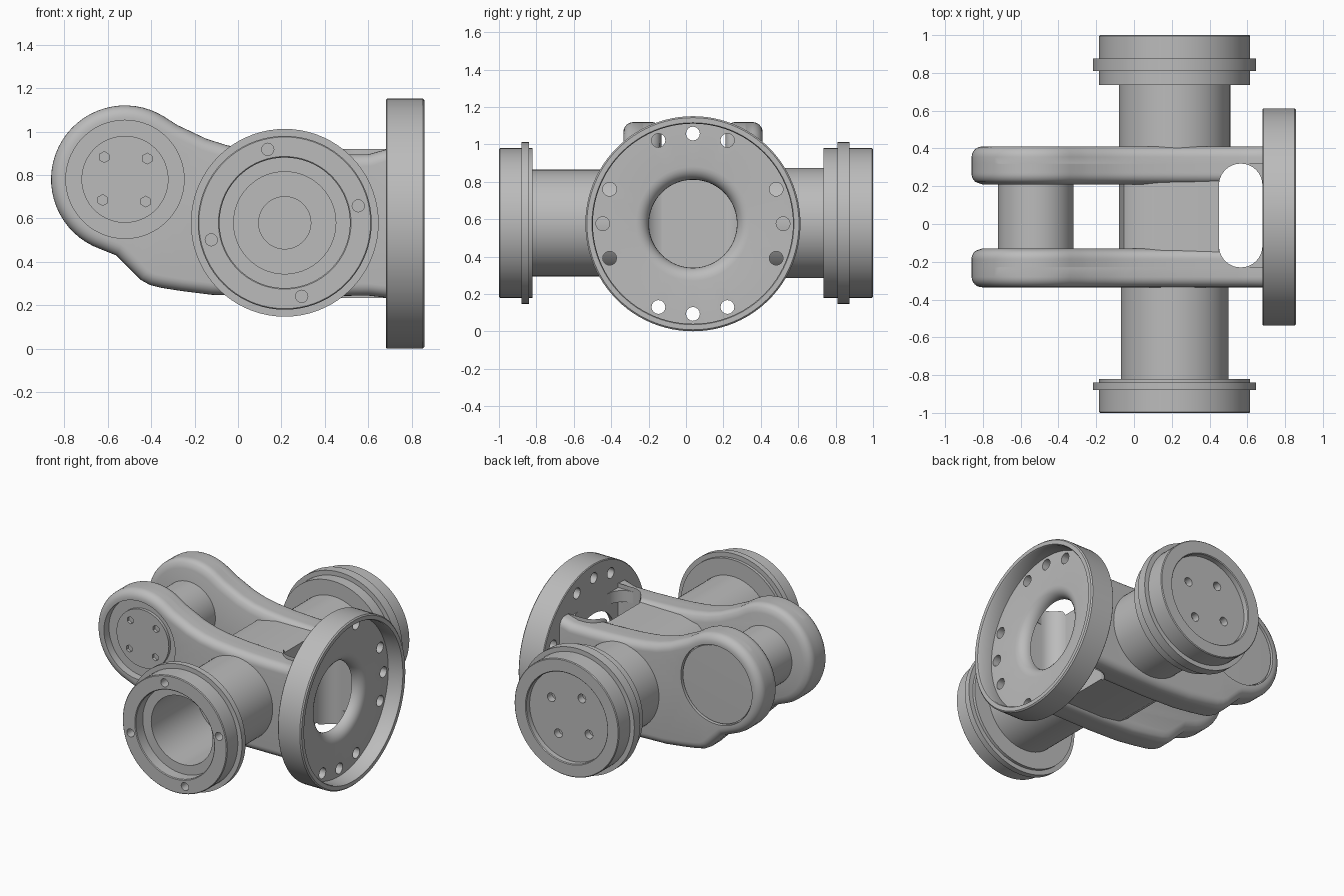
import bpy, bmesh
from math import sin, cos, pi, radians, sqrt
from mathutils import Vector, Matrix

cube = bpy.data.objects.get("Cube")
if cube:
    bpy.data.objects.remove(cube, do_unlink=True)

grey = bpy.data.materials.new("cast_grey")
grey.use_nodes = True
grey.diffuse_color = (0.5, 0.5, 0.5, 1)
grey.node_tree.nodes["Principled BSDF"].inputs["Base Color"].default_value = (0.5, 0.5, 0.5, 1)

HUB = (0.215, 0.58)       # x, z of the cross tubes
PIVOT = (-0.52, 0.78)     # x, z of the fork pin
PLATE = (0.037, 0.576)    # y, z of the large flange
END = 0.69                # x where the arms enter the flange
WINDOW_X, WINDOW_R = 0.565, 0.115


def finish(name, bm):
    bmesh.ops.recalc_face_normals(bm, faces=bm.faces)
    mesh = bpy.data.meshes.new(name)
    bm.to_mesh(mesh)
    bm.free()
    mesh.materials.append(grey)
    ob = bpy.data.objects.new(name, mesh)
    bpy.context.collection.objects.link(ob)
    return ob


def activate(ob):
    bpy.ops.object.select_all(action="DESELECT")
    ob.select_set(True)
    bpy.context.view_layer.objects.active = ob


def lathe(name, axis, centre, profile, steps=72):
    """Spin a closed (radius, position) profile about the x or y axis."""
    bm = bmesh.new()
    if axis == "X":
        spot, direction = Vector((0, *centre)), Vector((1, 0, 0))
    else:
        spot, direction = Vector((centre[0], 0, centre[1])), Vector((0, 1, 0))
    verts = [bm.verts.new(spot + direction * t + Vector((0, 0, r))) for r, t in profile]
    edges = [bm.edges.new((verts[i - 1], verts[i])) for i in range(len(verts))
             if profile[i - 1][0] > 0 or profile[i][0] > 0]
    bmesh.ops.spin(bm, geom=verts + edges, cent=spot, axis=direction,
                   angle=2 * pi, steps=steps, use_merge=False)
    bmesh.ops.remove_doubles(bm, verts=bm.verts, dist=0.0001)
    return finish(name, bm)


def prism(name, points, travel):
    bm = bmesh.new()
    low = [bm.verts.new(p) for p in points]
    high = [bm.verts.new(Vector(p) + Vector(travel)) for p in points]
    skin(bm, low, high)
    bm.faces.new(low)
    bm.faces.new(high)
    return finish(name, bm)


def skin(bm, low, high):
    for i in range(len(low)):
        bm.faces.new((low[i - 1], low[i], high[i], high[i - 1]))


def ring(centre, radius, degrees):
    return [(centre[0] + radius * cos(radians(d)), centre[1] + radius * sin(radians(d))) for d in degrees]


def fork_arm(name, path, outer_y, inward_y, thick, wall, pocket, r=0.055):
    """Loft the side outline through the arm's thickness: rounded rims, a window
    bay behind the flange, and a round pocket in the outer face."""
    path = [Vector(p) for p in path]
    last = len(path) - 1
    normals = []
    for i in range(len(path)):
        d = (path[min(i + 1, last)] - path[max(i - 1, 0)]).normalized()
        normals.append(Vector((0 if i in (0, last) else d.y, -d.x)))

    # Each layer: inset, depth from the outer face, furthest x
    layers = [(r * (1 - sin(a)), r * (1 - cos(a)), END) for a in (i * pi / 12 for i in range(7))]
    layers.append((0, wall, END))
    for i in range(13):
        depth = wall + (thick - wall) * (i / 12) ** 1.5
        rise = 1 - (depth - wall) / WINDOW_R
        over = max(0, depth - thick + r)
        layers.append((r - sqrt(max(0, r * r - over * over)), depth,
                       WINDOW_X - WINDOW_R * sqrt(1 - rise * rise)))
    bm = bmesh.new()
    rings = []
    for inset, depth, limit in layers:
        points = [p + n * inset for p, n in zip(path, normals)]
        rings.append([bm.verts.new((min(p.x, limit), outer_y + inward_y * depth, p.y)) for p in points])
    for low, high in zip(rings, rings[1:]):
        skin(bm, low, high)
    bm.faces.new(rings[-1])

    # Pocket floor and wall, then the outer face around it
    circle = ring(PIVOT, 0.272, range(0, 360, 6))
    mouth = [bm.verts.new((x, outer_y, z)) for x, z in circle]
    floor = [bm.verts.new((x, outer_y + inward_y * pocket, z)) for x, z in circle]
    skin(bm, mouth, floor)
    bm.faces.new(floor)
    rims = [bm.edges.get((loop[i - 1], loop[i])) for loop in (mouth, rings[0]) for i in range(len(loop))]
    bmesh.ops.triangle_fill(bm, use_beauty=True, edges=rims, normal=(0, 1, 0))
    return finish(name, bm)


def drill(ob, axis, spots, radius, t0, t1, sides=16):
    """Cut parallel round holes along the x or y axis."""
    bm = bmesh.new()
    turn = Matrix.Rotation(pi / 2, 4, "Y" if axis == "X" else "X")
    mid = (t0 + t1) / 2
    for a, b in spots:
        place = (mid, a, b) if axis == "X" else (a, mid, b)
        bmesh.ops.create_cone(bm, cap_ends=True, segments=sides, radius1=radius, radius2=radius,
                              depth=t1 - t0, matrix=Matrix.Translation(place) @ turn)
    cutter = finish("cutter", bm)
    activate(ob)
    mod = ob.modifiers.new("cut", "BOOLEAN")
    mod.operation, mod.solver, mod.object = "DIFFERENCE", "EXACT", cutter
    bpy.ops.object.modifier_apply(modifier=mod.name)
    bpy.data.objects.remove(cutter, do_unlink=True)


def soften(points):
    """One round of corner cutting on an open path."""
    out = [points[0]]
    for p, q in zip(points, points[1:]):
        out += [tuple(a * (1 - t) + b * t for a, b in zip(p, q)) for t in (0.25, 0.75)]
    return out + [points[-1]]


# Fork arms: round eye at the pin, sweeping back to the large flange
top = [(-0.28, 1.03), (-0.1, 0.945), (0.1, 0.91), (0.4, 0.895), (0.6, 0.895)]
bottom = [(0.6, 0.245), (-0.05, 0.24), (-0.33, 0.275), (-0.43, 0.3), (-0.5, 0.37), (-0.56, 0.43)]
outline = ([(END, 0.235)] + soften(bottom) + ring(PIVOT, 0.34, range(250, 55, -6))
           + soften(top) + [(END, 0.92)])
parts = [fork_arm("front_arm", outline, -0.335, 1, 0.205, 0.105, 0.055),
         fork_arm("back_arm", outline, 0.41, -1, 0.2, 0.09, 0.025)]

# Web joining the two arms
web = soften([(0.45, 0.26), (0.03, 0.26), (-0.08, 0.33), (-0.08, 0.78), (0.03, 0.88), (0.45, 0.88)])
parts.append(prism("web", [(x, -0.18, z) for x, z in web], (0, 0.44, 0)))

# Fillets between the window sides and the flange, above and below its hole
for side, y, way in (("front", -0.23, 1), ("back", 0.32, -1)):
    curve = [(WINDOW_X + WINDOW_R * sin(a), y + way * WINDOW_R * (1 - cos(a)))
             for a in (i * pi / 16 for i in range(9))]
    curve += [(END, curve[-1][1]), (END, y - way * 0.01), (WINDOW_X, y - way * 0.01)]
    for level, z, height in (("lower", 0.25, 0.09), ("upper", 0.81, 0.08)):
        parts.append(prism(f"{side}_{level}_fillet", [(px, py, z) for px, py in curve], (0, 0, height)))

# Fork pin with its bolted head and plain tail cap
pin = lathe("fork_pin", "Y", PIVOT, [(0, -0.3), (0.2, -0.3), (0.2, 0.37), (0.265, 0.37),
                                     (0.265, 0.398), (0, 0.402)])
drill(pin, "Y", ring(PIVOT, 0.14, [43, 133, 223, 313]), 0.025, -0.4, -0.26, 6)

# Front cross tube: hollow, with stepped bore and collared end
front_tube = lathe("front_tube", "Y", HUB, [
    (0, -0.25), (0.285, -0.25), (0.285, -0.82), (0.4, -0.82), (0.4, -0.84), (0.432, -0.84),
    (0.432, -0.88), (0.4, -0.88), (0.4, -0.995), (0.395, -1), (0.305, -1), (0.3, -0.995),
    (0.3, -0.92), (0.235, -0.92), (0.235, -0.42), (0.12, -0.42), (0.12, -0.36), (0, -0.36)])
drill(front_tube, "Y", ring(HUB, 0.347, [13, 103, 193, 283]), 0.028, -1.1, -0.9)

# Back cross tube: closed, with shallow recess and four bolt holes
back_tube = lathe("back_tube", "Y", HUB, [
    (0, 0.33), (0.295, 0.33), (0.295, 0.735), (0.4, 0.735), (0.4, 0.81), (0.432, 0.81),
    (0.432, 0.875), (0.4, 0.875), (0.4, 0.995), (0.395, 1), (0.315, 1), (0.31, 0.995),
    (0.31, 0.96), (0, 0.96)])
drill(back_tube, "Y", ring(HUB, 0.17, [32, 122, 212, 302]), 0.03, 0.91, 1.1)

# Large dished flange with a flared centre hole
flare = [(0.305 - 0.07 * sin(a), 0.68 + 0.07 * cos(a)) for a in (i * pi / 12 for i in range(6))]
flange = lathe("large_flange", "X", PLATE, [
    (0.235, 0.68), (0.57, 0.68), (0.575, 0.685), (0.575, 0.85), (0.567, 0.858), (0.54, 0.858),
    (0.535, 0.85), (0.535, 0.75)] + flare, 96)
drill(flange, "X", ring(PLATE, 0.482, [i * 22.5 for i in range(16) if i % 4 != 2]), 0.037, 0.6, 0.8)

for part in parts + [pin, front_tube, back_tube, flange]:
    activate(part)
    bpy.ops.object.shade_smooth_by_angle(angle=radians(35))
